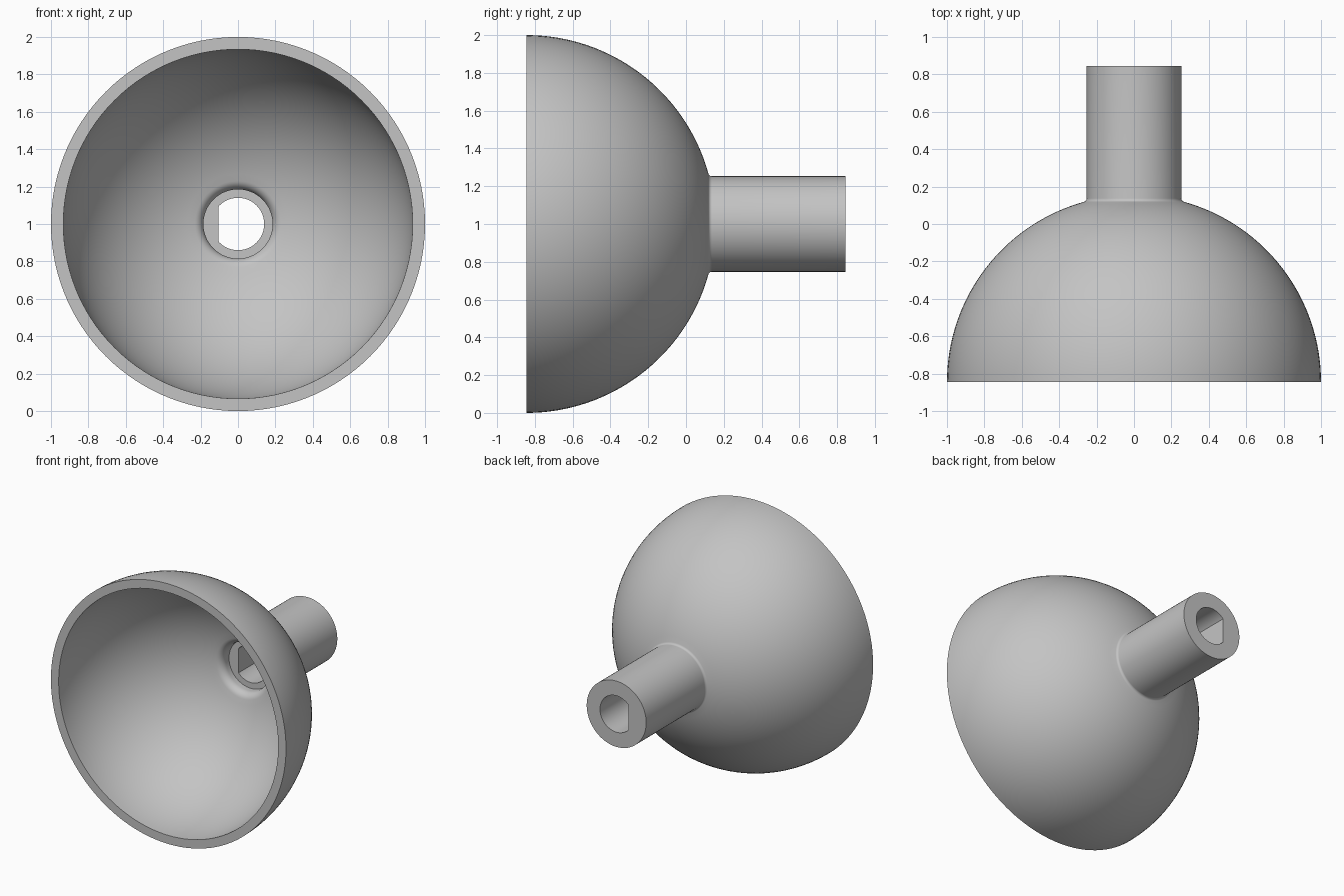
import bpy
import bmesh
from math import sin, cos, pi, radians, atan2, sqrt

cube = bpy.data.objects.get("Cube")
if cube:
    bpy.data.objects.remove(cube, do_unlink=True)

SEGMENTS = 120
RIM_Y, END_Y = -0.845, 0.845
OUTER, INNER = 1.0, 0.934
STEM, RECESS, BORE = 0.253, 0.185, 0.14
LEDGE_Y = 0.155
FLAT_X = BORE * cos(radians(138))


def shell_arc(radius, wall, fillet, steps=32):
    """Quarter dome from the rim, blended by a fillet into a cylinder wall."""
    cr = wall + fillet
    cy = sqrt((radius + fillet) ** 2 - cr ** 2)
    top = atan2(cy, cr)
    points = [(radius * cos(top * i / steps), radius * sin(top * i / steps))
              for i in range(steps + 1)]
    start = top + pi
    for i in range(1, 9):
        a = start + (pi - start) * i / 8
        points.append((cr + fillet * cos(a), cy + fillet * sin(a)))
    return [(r, y + RIM_Y) for r, y in points]


# Closed wall profile: outside, stem end, keyed bore, ledge, recess, inside
profile = shell_arc(OUTER, STEM, 0.02)
profile += [(STEM, END_Y), (BORE, END_Y), (BORE, LEDGE_Y), (RECESS, LEDGE_Y)]
profile += reversed(shell_arc(INNER, RECESS, 0.06))

bm = bmesh.new()
rings = []
for r, y in profile:
    ring = []
    for i in range(SEGMENTS):
        a = 2 * pi * i / SEGMENTS
        x, z = r * cos(a), r * sin(a)
        if r == BORE:
            x = max(x, FLAT_X)  # flat side of the keyed hole
        ring.append(bm.verts.new((x, y, z + 1)))
    rings.append(ring)

for k, ring in enumerate(rings):
    following = rings[(k + 1) % len(rings)]
    for i in range(SEGMENTS):
        j = (i + 1) % SEGMENTS
        bm.faces.new((ring[i], ring[j], following[j], following[i]))
bmesh.ops.recalc_face_normals(bm, faces=bm.faces)

mesh = bpy.data.meshes.new("dome_with_stem")
bm.to_mesh(mesh)
bm.free()
dome = bpy.data.objects.new("dome_with_stem", mesh)
bpy.context.collection.objects.link(dome)

# Plain grey finish
grey = bpy.data.materials.new("plain_grey")
grey.use_nodes = True
colour = (0.55, 0.55, 0.55, 1)
grey.diffuse_color = colour
grey.node_tree.nodes["Principled BSDF"].inputs["Base Color"].default_value = colour
mesh.materials.append(grey)

bpy.ops.object.select_all(action="DESELECT")
dome.select_set(True)
bpy.context.view_layer.objects.active = dome
bpy.ops.object.shade_smooth_by_angle(angle=radians(30))
